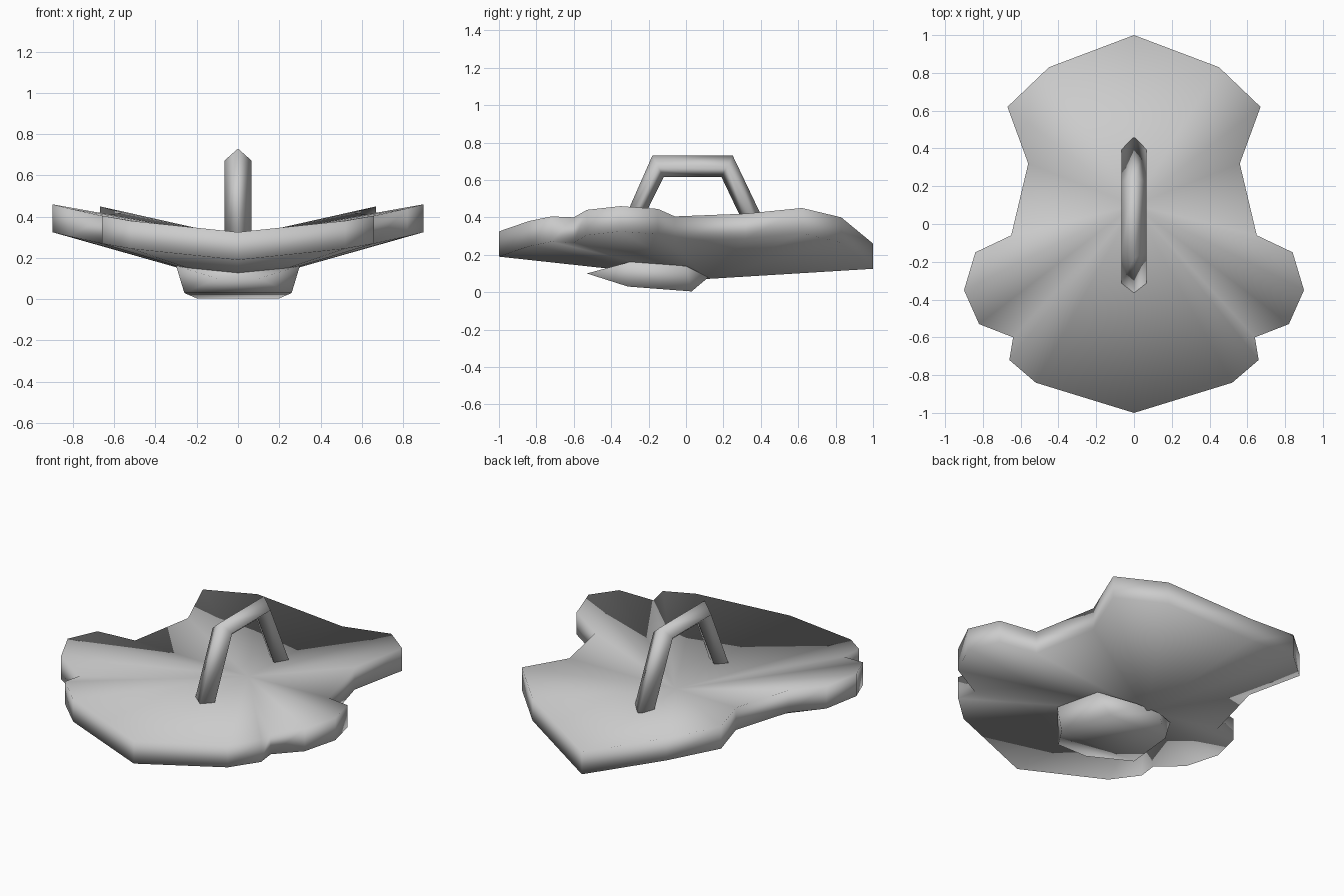
import bpy, bmesh
from mathutils import Vector

cube = bpy.data.objects.get("Cube")
if cube:
    bpy.data.objects.remove(cube, do_unlink=True)

grey = bpy.data.materials.new("plain_grey")
grey.use_nodes = True
grey.diffuse_color = (0.6, 0.6, 0.6, 1)
grey.node_tree.nodes["Principled BSDF"].inputs["Base Color"].default_value = (0.6, 0.6, 0.6, 1)


def finish(name, bm):
    """Turn a bmesh into a smooth grey object with outward normals."""
    bmesh.ops.recalc_face_normals(bm, faces=bm.faces)
    mesh = bpy.data.meshes.new(name)
    bm.to_mesh(mesh)
    bm.free()
    mesh.materials.append(grey)
    for poly in mesh.polygons:
        poly.use_smooth = True
    obj = bpy.data.objects.new(name, mesh)
    bpy.context.scene.collection.objects.link(obj)
    return obj


# Lobed plate: mirrored outline, fanned to a hub above and below
half = [(0, 1, .26), (.45, .83, .40), (.67, .62, .45), (.56, .32, .42),
        (.65, -.06, .405), (.84, -.15, .445), (.90, -.35, .46), (.82, -.53, .44),
        (.64, -.60, .40), (.66, -.72, .405), (.52, -.84, .38), (0, -1, .325)]
outline = half + [(-x, y, z) for x, y, z in half[-2:0:-1]]
thickness = Vector((0, 0, .135))
bm = bmesh.new()
top = [bm.verts.new(p) for p in outline]
low = [bm.verts.new(Vector(p) - thickness) for p in outline]
top_hub = bm.verts.new((0, .1, .30))
low_hub = bm.verts.new((0, .1, .07))
for i in range(len(outline)):
    j = (i + 1) % len(outline)
    bm.faces.new((top_hub, top[i], top[j]))
    bm.faces.new((low_hub, low[j], low[i]))
    bm.faces.new((top[i], low[i], low[j], top[j]))
finish("lobed_plate", bm)

# Handle: diamond section swept along a bent path, as outer and inner (y, z)
path = [((-.365, .31), (-.27, .31)), ((-.18, .73), (-.12, .615)),
        ((.25, .73), (.19, .615)), ((.46, .29), (.345, .29))]
bm = bmesh.new()
rings = []
for outer, inner in path:
    mid = [(a + b) / 2 for a, b in zip(outer, inner)]
    section = [(0, *outer), (.065, *mid), (0, *inner), (-.065, *mid)]
    rings.append([bm.verts.new(p) for p in section])
for a, b in zip(rings, rings[1:]):
    for k in range(4):
        n = (k + 1) % 4
        bm.faces.new((a[k], a[n], b[n], b[k]))
bm.faces.new(rings[0])
bm.faces.new(rings[-1])
finish("handle", bm)

# Foot block under the plate: hull of mirrored corners
corners = [(.1, -.53, .10), (.3, -.3, .162), (.26, -.31, .03), (.2, .03, .004),
           (.26, 0, .14), (.08, .12, .08)]
bm = bmesh.new()
for x, y, z in corners:
    for side in (1, -1):
        bm.verts.new((x * side, y, z))
bmesh.ops.convex_hull(bm, input=bm.verts)
bmesh.ops.dissolve_limit(bm, angle_limit=.02, verts=bm.verts, edges=bm.edges)
finish("foot_block", bm)
